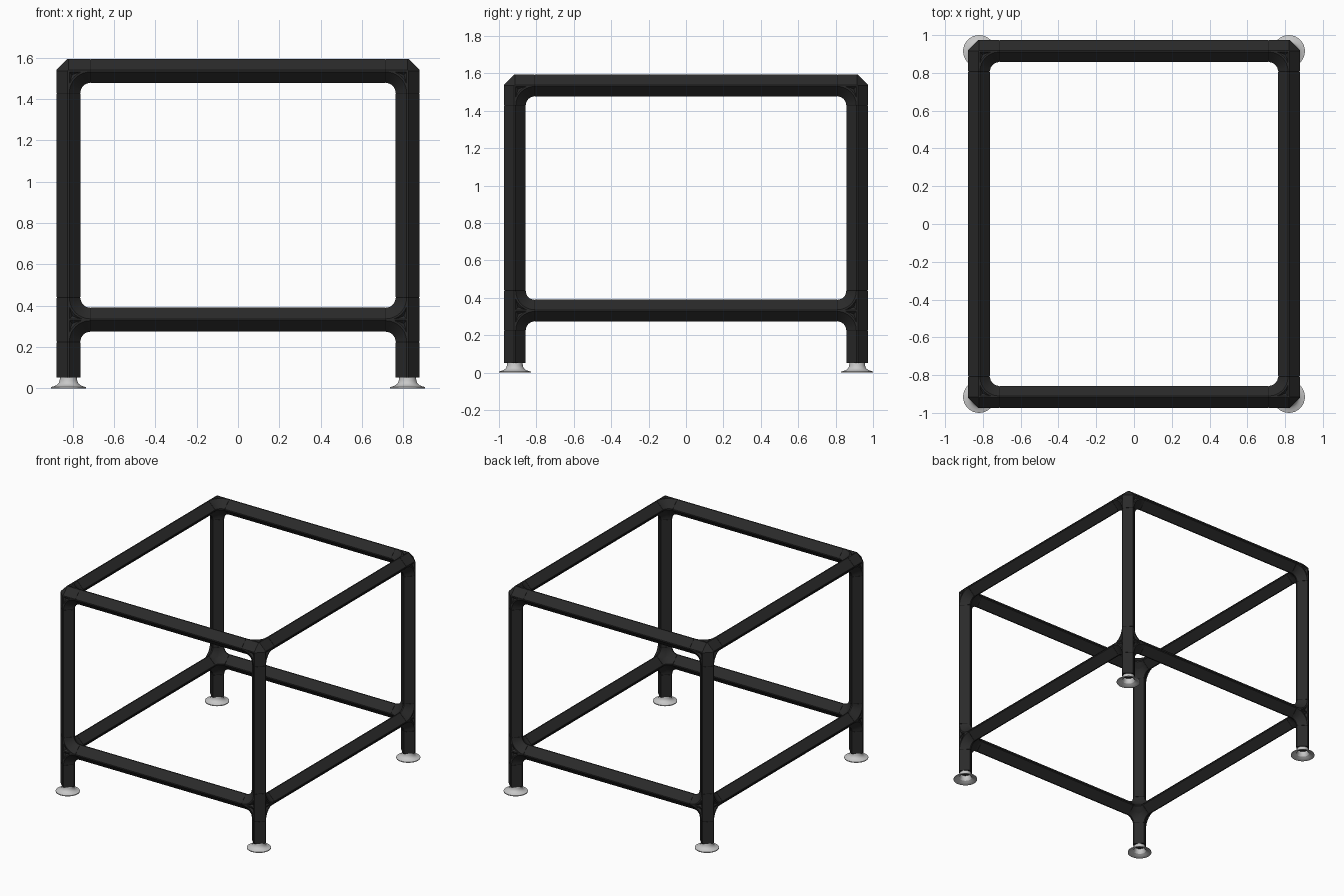
import bpy, bmesh, math
from mathutils import Vector

cube = bpy.data.objects.get("Cube")
if cube:
    bpy.data.objects.remove(cube, do_unlink=True)

PX, PY = 0.82, 0.915          # post centres
TOP, LOW = 1.535, 0.332       # rail heights
REACH = 0.106                 # fitting centre to seam
TIP, FLAT = 0.058, 0.0045     # blunt diamond section
GAP = 0.003                   # half of the seam line
FOOT_TOP = 0.052
X, Y, Z = Vector((1, 0, 0)), Vector((0, 1, 0)), Vector((0, 0, 1))


def material(name, rgb):
    m = bpy.data.materials.new(name)
    m.use_nodes = True
    colour = (*rgb, 1)
    m.diffuse_color = colour
    bsdf = next(n for n in m.node_tree.nodes if n.type == 'BSDF_PRINCIPLED')
    bsdf.inputs["Base Color"].default_value = colour
    return m


black = material("matte black", (0.023, 0.023, 0.023))
seam_black = material("seam black", (0.006, 0.006, 0.006))
grey = material("foot grey", (0.58, 0.58, 0.58))


def section(centre, u, v, scale=1.0):
    """Diamond with blunt tips, pointing along u and v."""
    t, s = TIP * scale, FLAT * scale
    quarter = [(t, -s), (t, s)]
    points = []
    for _ in range(4):
        points += [centre + u * a + v * b for a, b in quarter]
        quarter = [(-b, a) for a, b in quarter]
    return points


def loft(bm, rings, caps=True):
    loops = [[bm.verts.new(p) for p in ring] for ring in rings]
    for r1, r2 in zip(loops, loops[1:]):
        for i in range(len(r1)):
            j = (i + 1) % len(r1)
            bm.faces.new((r1[i], r1[j], r2[j], r2[i]))
    if caps:
        bm.faces.new(loops[0])
        bm.faces.new(loops[-1])


def bar(bm, start, end, scale=1.0):
    d = (end - start).normalized()
    u = Z if abs(d.z) < 0.5 else X
    v = d.cross(u)
    loft(bm, [section(start, u, v, scale), section(end, u, v, scale)])


def elbow(bm, centre, a, b, steps=8):
    """Section swept through a quarter turn from arm a to arm b."""
    hub = centre + (a + b) * REACH
    side = a.cross(b)
    rings = []
    for i in range(steps + 1):
        t = math.pi / 2 * i / steps
        out = b * math.cos(t) + a * math.sin(t)
        rings.append(section(hub - out * REACH, out, side))
    loft(bm, rings)


def finish(bm, name, mat):
    bmesh.ops.recalc_face_normals(bm, faces=bm.faces)
    mesh = bpy.data.meshes.new(name)
    bm.to_mesh(mesh)
    bm.free()
    mesh.materials.append(mat)
    obj = bpy.data.objects.new(name, mesh)
    bpy.context.collection.objects.link(obj)
    bpy.ops.object.select_all(action='DESELECT')
    obj.select_set(True)
    bpy.context.view_layer.objects.active = obj
    bpy.ops.object.shade_smooth_by_angle(angle=math.radians(30))
    return obj


def fitting(name, centre, arms):
    """Pipe joint: straight arms, filleted inner corners and a faceted core."""
    bm = bmesh.new()
    core = [bm.verts.new(p) for u, v in ((X, Y), (Y, Z), (Z, X))
            for p in section(centre, u, v)]
    bmesh.ops.convex_hull(bm, input=core)
    for i, a in enumerate(arms):
        bar(bm, centre, centre + a * REACH)
        for b in arms[i + 1:]:
            if abs(a.dot(b)) < 0.5:
                elbow(bm, centre, a, b)
    finish(bm, name, black)


def tube(name, start, end):
    """Tube between two joints, shortened a little for the seams."""
    d = (end - start).normalized()
    bm = bmesh.new()
    bar(bm, start + d * (REACH + GAP), end - d * (REACH + GAP))
    finish(bm, name, black)
    bm = bmesh.new()
    for p, s in ((start, 1), (end, -1)):
        mid = p + d * s * REACH
        bar(bm, mid - d * 0.01, mid + d * 0.01, 0.96)
    finish(bm, name + "_seams", seam_black)


def foot(name, x, y):
    """Flared cup, hollow underneath."""
    profile = [(0.041, FOOT_TOP), (0.043, 0.036), (0.048, 0.024), (0.058, 0.015),
               (0.072, 0.01), (0.085, 0.006), (0.085, 0), (0.078, 0),
               (0.06, 0.008), (0.046, 0.016), (0.038, 0.03), (0.036, FOOT_TOP)]
    n = 32
    rings = [[Vector((x + r * math.cos(math.tau * i / n),
                      y + r * math.sin(math.tau * i / n), z)) for i in range(n)]
             for r, z in profile]
    bm = bmesh.new()
    loft(bm, rings + rings[:1], caps=False)
    bmesh.ops.remove_doubles(bm, verts=bm.verts, dist=1e-5)
    finish(bm, name, grey)


# Corner posts with their joints, lower legs and feet
for sx, side in ((1, "left"), (-1, "right")):
    for sy, end in ((-1, "front"), (1, "back")):
        tag = f"{end}_{side}"
        top = Vector((sx * PX, sy * PY, TOP))
        low = Vector((sx * PX, sy * PY, LOW))
        inward = [X * -sx, Y * -sy]
        fitting("corner_joint_" + tag, top, inward + [-Z])
        fitting("leg_joint_" + tag, low, inward + [Z, -Z])
        tube("post_" + tag, low, top)

        seam = low - Z * REACH
        base = Vector((low.x, low.y, FOOT_TOP))
        bm = bmesh.new()
        bar(bm, seam - Z * GAP, base)
        finish(bm, "lower_leg_" + tag, black)
        bm = bmesh.new()
        bar(bm, seam - Z * 0.01, seam + Z * 0.01, 0.96)
        finish(bm, "lower_leg_seam_" + tag, seam_black)
        foot("foot_" + tag, low.x, low.y)

# Horizontal rails, upper and lower
for z, level in ((TOP, "upper"), (LOW, "lower")):
    for s, end, side in ((-1, "front", "right"), (1, "back", "left")):
        tube(f"{level}_rail_{end}", Vector((-PX, s * PY, z)), Vector((PX, s * PY, z)))
        tube(f"{level}_rail_{side}", Vector((s * PX, -PY, z)), Vector((s * PX, PY, z)))
